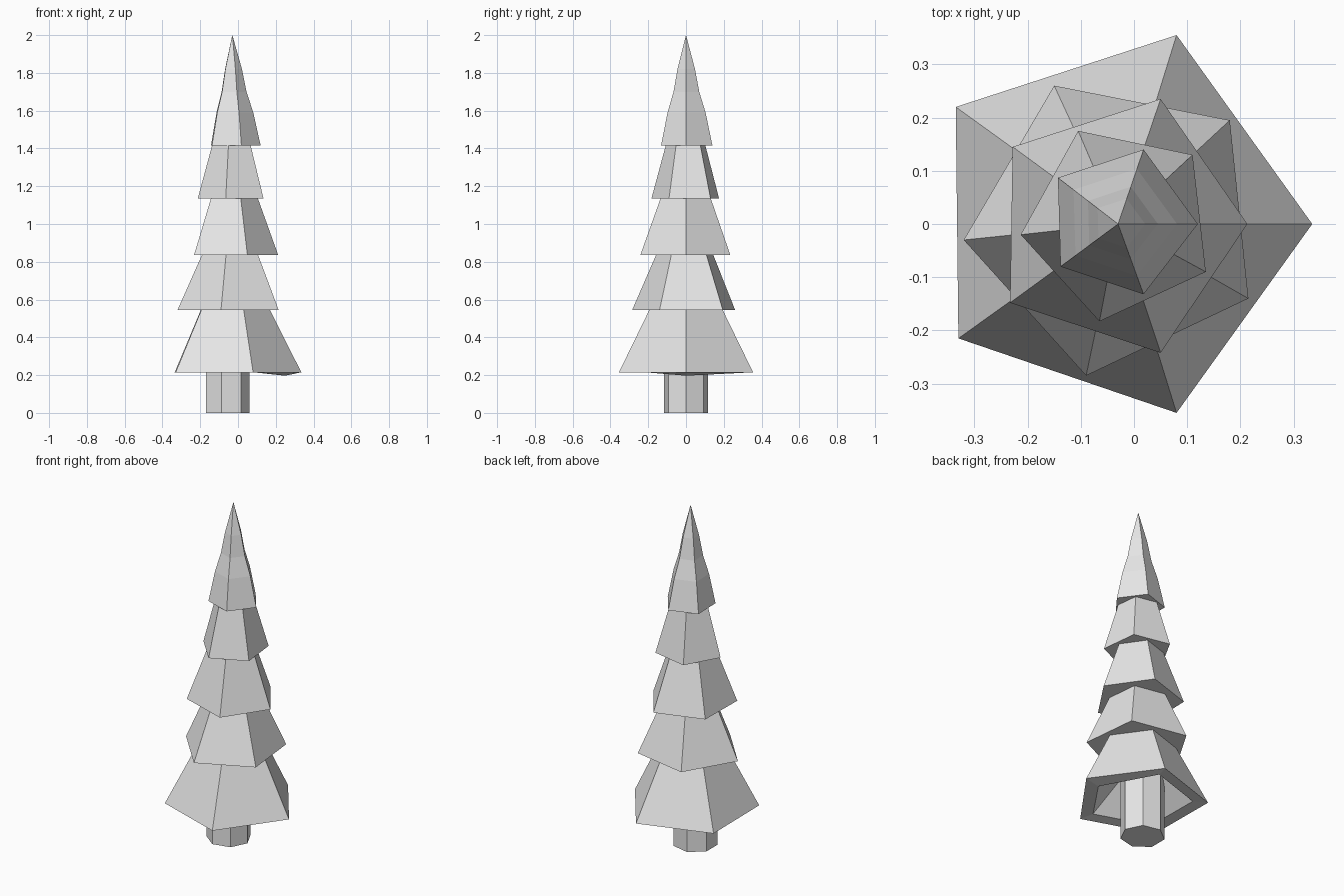
import bpy
import bmesh
import math

default_cube = bpy.data.objects.get("Cube")
if default_cube:
    bpy.data.objects.remove(default_cube, do_unlink=True)

grey = bpy.data.materials.new("pale grey")
grey.use_nodes = True
grey.diffuse_color = (0.8, 0.8, 0.8, 1)
grey.node_tree.nodes["Principled BSDF"].inputs["Base Color"].default_value = (0.8, 0.8, 0.8, 1)

AXIS = -0.03  # the trunk line stands slightly off centre


def scaled_ring(outline, scale, z):
    """Shrink an outline towards the tree axis and lift it to a height."""
    return [(AXIS + (x - AXIS) * scale, y * scale, z) for x, y in outline]


def loft(name, rings):
    """Join rings with flat quads and close both ends."""
    bm = bmesh.new()
    loops = [[bm.verts.new(co) for co in ring] for ring in rings]
    for low, high in zip(loops, loops[1:]):
        count = len(low)
        for i in range(count):
            j = (i + 1) % count
            bm.faces.new((low[i], low[j], high[j], high[i]))
    bm.faces.new(loops[0][::-1])
    bm.faces.new(loops[-1])
    bmesh.ops.remove_doubles(bm, verts=bm.verts[:], dist=0.0001)
    bmesh.ops.recalc_face_normals(bm, faces=bm.faces[:])
    mesh = bpy.data.meshes.new(name)
    bm.to_mesh(mesh)
    bm.free()
    mesh.materials.append(grey)
    obj = bpy.data.objects.new(name, mesh)
    bpy.context.collection.objects.link(obj)
    return obj


# Trunk: a seven-sided post running up inside the lowest tier
trunk_outline = [(-0.06 + 0.122 * math.cos(i * math.tau / 7),
                  0.12 * math.sin(i * math.tau / 7)) for i in range(7)]
loft("trunk", [[(x, y, z) for x, y in trunk_outline] for z in (0, 0.42)])

# Lowest tier: hollow underneath, with a hem that sags at one corner
skirt = [(0.335, 0), (0.08, 0.355), (-0.335, 0.22), (-0.33, -0.215), (0.08, -0.355)]
hem = scaled_ring(skirt, 0.78, 0.22)
hem[0] = (0.25, 0, 0.197)
loft("lowest_tier", [
    scaled_ring(skirt, 0.3, 0.38),
    hem,
    scaled_ring(skirt, 1, 0.215),
    scaled_ring(skirt, 0.54, 0.55),
])

# Middle tiers: tapered pentagons, each turned against the one below
middle_tiers = {
    "lower_middle_tier": (0.545, 0.84, 0.55, [
        (0.215, -0.14), (0.18, 0.195), (-0.15, 0.26), (-0.32, -0.03), (-0.09, -0.285)]),
    "middle_tier": (0.835, 1.14, 0.55, [
        (0.213, 0), (0.05, 0.235), (-0.228, 0.145), (-0.233, -0.148), (0.05, -0.242)]),
    "upper_middle_tier": (1.135, 1.42, 0.58, [
        (0.135, -0.09), (0.11, 0.13), (-0.105, 0.175), (-0.213, -0.02), (-0.065, -0.183)]),
}
for name, (bottom, top, taper, outline) in middle_tiers.items():
    loft(name, [scaled_ring(outline, 1, bottom), scaled_ring(outline, taper, top)])

# Crown: a slightly uneven spire ending in a point
crown = [(0.12, 0), (0.018, 0.14), (-0.143, 0.087), (-0.138, -0.08), (0.018, -0.132)]
loft("crown", [scaled_ring(crown, s, z) for s, z in (
    (1, 1.415), (0.74, 1.59), (0.5, 1.7), (0.34, 1.82), (0.002, 2))])
